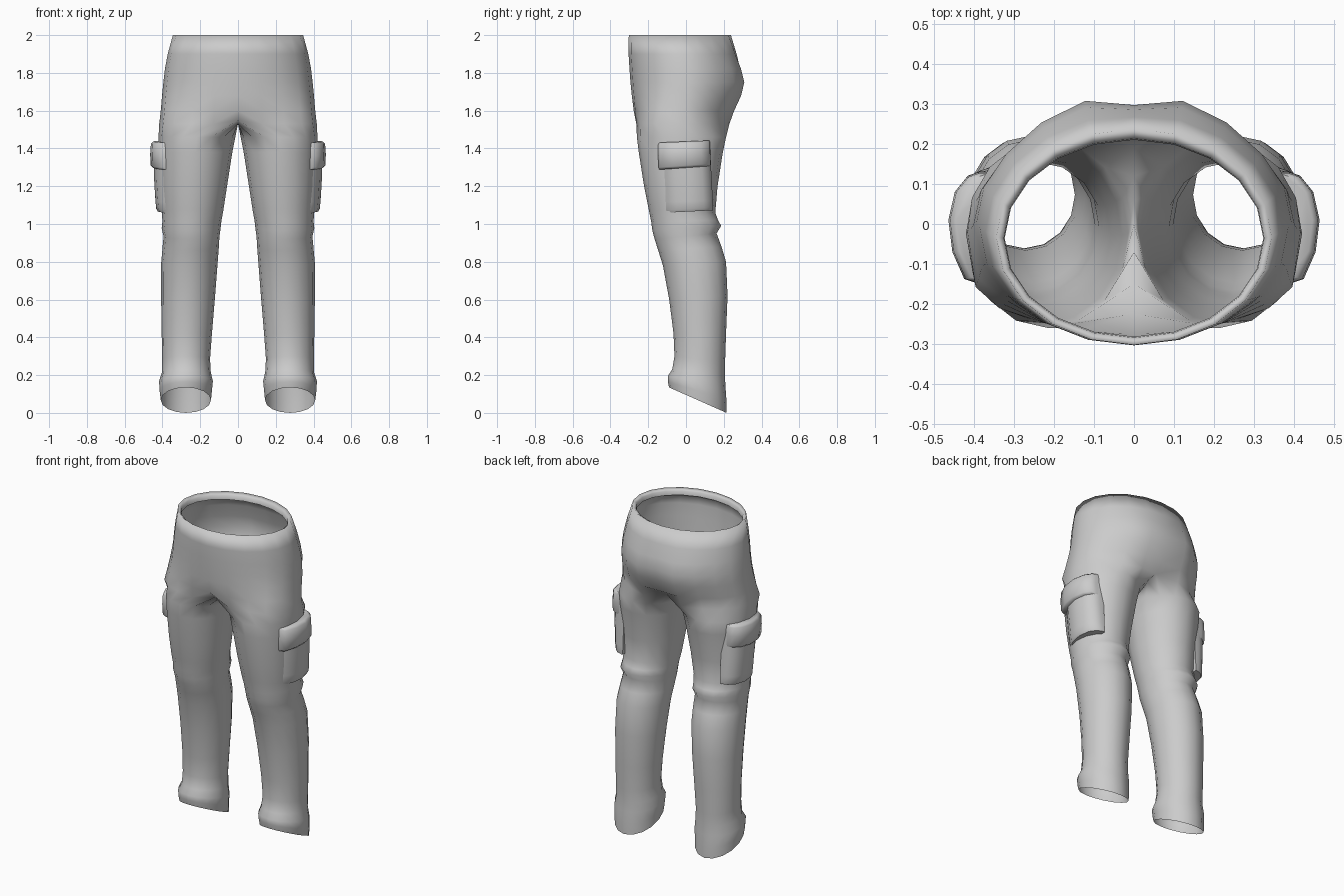
import bpy, bmesh
from math import sin, cos, radians


def finish(name, bm, angle):
    bmesh.ops.recalc_face_normals(bm, faces=bm.faces[:])
    me = bpy.data.meshes.new(name)
    bm.to_mesh(me)
    bm.free()
    ob = bpy.data.objects.new(name, me)
    bpy.context.collection.objects.link(ob)
    bpy.ops.object.select_all(action='DESELECT')
    ob.select_set(True)
    bpy.context.view_layer.objects.active = ob
    bpy.ops.object.shade_smooth_by_angle(angle=radians(angle))
    mod = ob.modifiers.new("Mirror", 'MIRROR')
    mod.use_clip = True
    mod.merge_threshold = 0.002
    return ob


def bridge(bm, a, b, closed):
    n = len(a)
    for i in range(n if closed else n - 1):
        j = (i + 1) % n
        bm.faces.new((a[i], a[j], b[j], b[i]))


# Trousers: half hip strips that close into a leg tube, then mirrored
# hip rows: z, half width, front y, back y, seat lobe, front squareness power
HIPS = [(1.96, .324, -.282, .211, 0, 1), (1.985, .326, -.285, .214, 0, 1),
        (2.0, .345, -.303, .238, 0, 1), (1.90, .372, -.304, .268, .006, 1),
        (1.82, .387, -.299, .287, .019, .95), (1.75, .395, -.294, .298, .025, .9),
        (1.68, .402, -.287, .284, .022, .8), (1.60, .409, -.277, .252, .016, .65)]
# leg rows: front z, back z, inner x, outer x, front y, back y
LEGS = [(1.46, 1.46, .014, .421, -.260, .212), (1.38, 1.38, .030, .420, -.250, .195),
        (1.20, 1.20, .058, .412, -.222, .167), (1.08, 1.06, .078, .404, -.198, .155),
        (1.01, 1.02, .088, .400, -.184, .170), (.965, .99, .092, .404, -.178, .186),
        (.92, .95, .098, .394, -.166, .162), (.86, .88, .102, .400, -.147, .188),
        (.78, .80, .108, .407, -.122, .212), (.60, .62, .122, .407, -.089, .220),
        (.42, .42, .138, .404, -.066, .212), (.30, .27, .148, .402, -.061, .207),
        (.23, .20, .144, .402, -.073, .206), (.195, .14, .133, .418, -.096, .209),
        (.165, .07, .138, .415, -.096, .214), (.135, .0, .143, .409, -.090, .215)]

bm = bmesh.new()


def hip_points(z, rx, yf, yb, lobe, power):
    cy, ry = (yf + yb) / 2, (yb - yf) / 2
    pts = []
    for k in range(11):
        a = radians(-90 + 18 * k)
        x = 0 if k in (0, 10) else rx * cos(a)
        s = sin(a)
        if k < 5:
            s = -abs(s) ** power
        bump = lobe if k == 9 else lobe * .5 if k == 8 else 0
        pts.append([x, cy + ry * s + bump, z])
    return pts


prev = None
for row in HIPS:
    ring = [bm.verts.new(p) for p in hip_points(*row)]
    if prev:
        bridge(bm, prev, ring, False)
    prev = ring

# crotch row: hip strip plus the under-seam along the centre plane
pts = hip_points(1.53, .417, -.269, .230, .012, .5)
pts[0] = [0, -.225, 1.55]
pts[10] = [0, .190, 1.555]
ring = [bm.verts.new(p) for p in pts]
bridge(bm, prev, ring, False)
ring += [bm.verts.new((0, y, 1.53)) for y in (.12, .06, 0, -.07, -.15)]
prev = ring

for zf, zb, xi, xo, yf, yb in LEGS:
    ring = []
    for k in range(16):
        a = radians(-112.5 + 22.5 * k)
        t = (1 + sin(a)) / 2
        ring.append(bm.verts.new(((xi + xo) / 2 + (xo - xi) / 2 * cos(a),
                                  yf + (yb - yf) * t, zf + (zb - zf) * t)))
    bridge(bm, prev, ring, True)
    prev = ring
finish("trousers", bm, 130)

# Cargo pockets: curved slabs lofted along z from an outline
FLAP = [(.335, -.148), (.395, -.148), (.425, -.138), (.455, -.07), (.465, .01),
        (.449, .08), (.418, .118), (.390, .128), (.335, .128)]
BAG = [(.335, -.150), (.372, -.150), (.415, -.125), (.450, -.07), (.463, .01),
       (.449, .08), (.418, .118), (.385, .130), (.335, .130)]


def slab(name, outline, rows):
    # rows: z, z tilt, outer x shift, y shift, y scale
    bm = bmesh.new()
    prev = first = None
    for z, tilt, dx, dy, s in rows:
        ring = [bm.verts.new((x + (dx if x > .34 else 0), y * s + dy, z + tilt * y))
                for x, y in outline]
        if prev:
            bridge(bm, prev, ring, True)
        else:
            first = ring
        prev = ring
    bm.faces.new(first)
    bm.faces.new(prev)
    finish(name, bm, 50)


slab("pocket_bag", BAG, [(1.40, 0, -.016, .002, .97), (1.25, 0, -.018, .009, .97),
                         (1.12, .03, -.026, .016, .97), (1.08, .05, -.030, .018, .97),
                         (1.066, .05, -.038, .018, .96)])
slab("pocket_flap", FLAP, [(1.437, .04, -.018, 0, .97), (1.425, .04, -.004, 0, 1),
                           (1.37, .06, 0, 0, 1), (1.31, .07, -.002, .003, 1),
                           (1.298, .07, -.014, .003, .98)])
